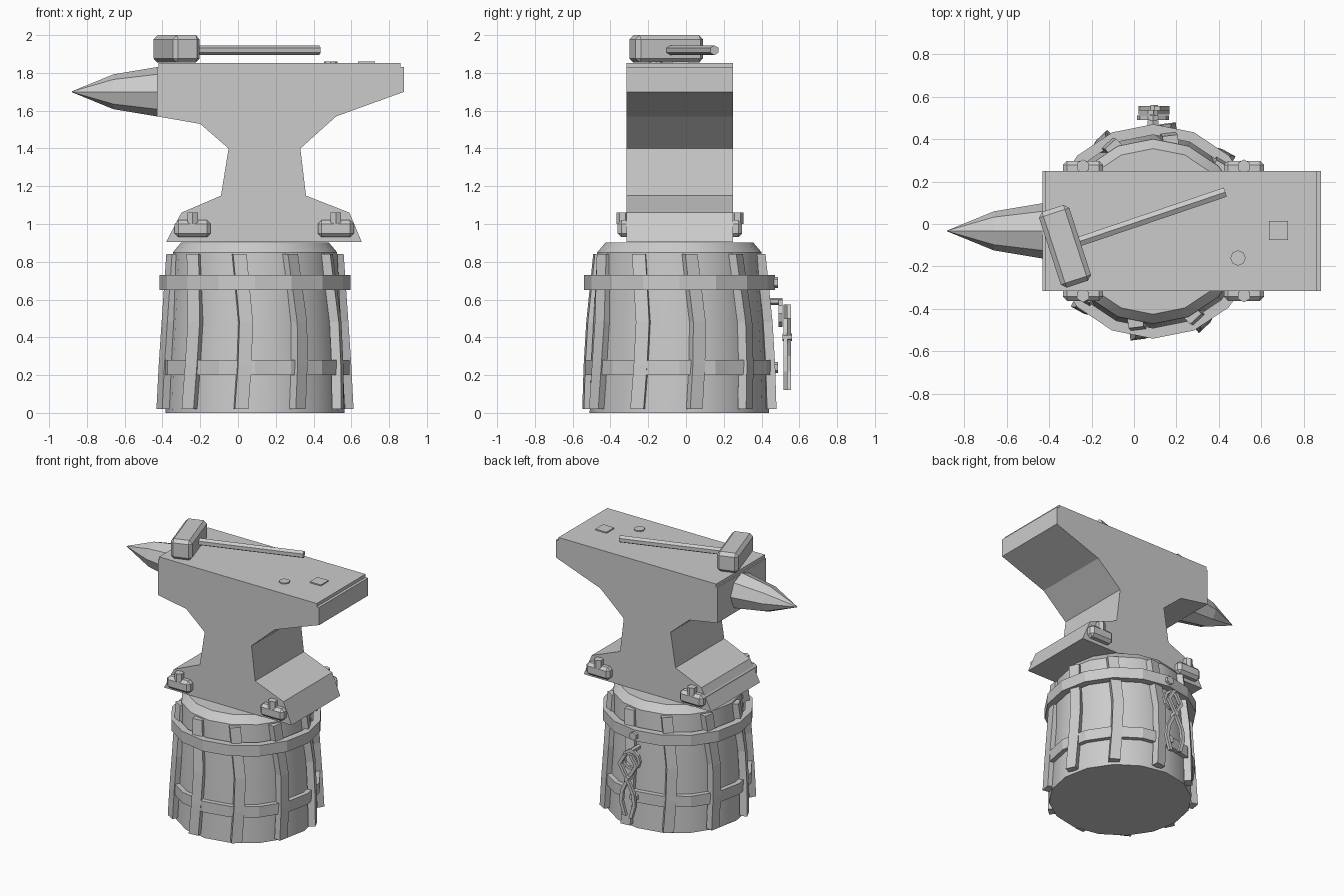
import bpy, bmesh, math
from mathutils import Vector, Matrix

if "Cube" in bpy.data.objects:
    bpy.data.objects.remove(bpy.data.objects["Cube"])

grey = bpy.data.materials.new("plain_grey")
grey.use_nodes = True
grey.diffuse_color = (0.6, 0.6, 0.6, 1)
grey.node_tree.nodes["Principled BSDF"].inputs["Base Color"].default_value = (0.6, 0.6, 0.6, 1)

CX, CY = 0.09, -0.035          # stump axis
Y0, Y1 = -0.315, 0.25          # anvil depth
YM = (Y0 + Y1) / 2


def finish(name, bm, smooth=None):
    bmesh.ops.recalc_face_normals(bm, faces=bm.faces)
    mesh = bpy.data.meshes.new(name)
    bm.to_mesh(mesh)
    bm.free()
    mesh.materials.append(grey)
    ob = bpy.data.objects.new(name, mesh)
    bpy.context.collection.objects.link(ob)
    if smooth:
        bpy.ops.object.select_all(action='DESELECT')
        ob.select_set(True)
        bpy.context.view_layer.objects.active = ob
        bpy.ops.object.shade_smooth_by_angle(angle=math.radians(smooth))
    return ob


def loft(name, rings, closed=False, smooth=None):
    """Skin equal-length rings of points; cap the ends unless closed."""
    bm = bmesh.new()
    vs = [[bm.verts.new(p) for p in r] for r in rings]
    n = len(rings[0])
    for a, b in zip(vs, vs[1:] + vs[:1] if closed else vs[1:]):
        for i in range(n):
            j = (i + 1) % n
            bm.faces.new((a[i], a[j], b[j], b[i]))
    if not closed:
        bm.faces.new(vs[0])
        bm.faces.new(vs[-1])
    return finish(name, bm, smooth)


def circle(r, z, n=16, x=CX, y=CY):
    return [(x + r * math.cos(i * math.tau / n), y + r * math.sin(i * math.tau / n), z)
            for i in range(n)]


def box(name, center, size, bevel=0, yaw=0):
    bm = bmesh.new()
    bmesh.ops.create_cube(bm, size=1)
    bmesh.ops.scale(bm, vec=size, verts=bm.verts)
    if bevel:
        bmesh.ops.bevel(bm, geom=bm.edges[:], offset=bevel, segments=1, affect='EDGES')
    bmesh.ops.transform(bm, matrix=Matrix.Translation(center) @ Matrix.Rotation(yaw, 4, 'Z'),
                        verts=bm.verts)
    return finish(name, bm)


def rod(name, start, end, radius, sides=6):
    a, b = Vector(start), Vector(end)
    bm = bmesh.new()
    bmesh.ops.create_cone(bm, cap_ends=True, segments=sides, radius1=radius,
                          radius2=radius, depth=(b - a).length)
    turn = (b - a).to_track_quat('Z', 'Y').to_matrix().to_4x4()
    bmesh.ops.transform(bm, matrix=Matrix.Translation((a + b) / 2) @ turn, verts=bm.verts)
    return finish(name, bm)


# Wooden stump with chamfered top
loft("stump", [circle(0.475, 0), circle(0.465, 0.3), circle(0.435, 0.85), circle(0.39, 0.903)],
     smooth=35)

# Iron bands
for name, z, r in (("upper_band", 0.65, 0.505), ("lower_band", 0.2, 0.5)):
    loft(name, [circle(r, z), circle(r, z + 0.08), circle(r - 0.05, z + 0.08),
                circle(r - 0.05, z)], closed=True)

# Ten bent bark strips around the stump
for k in range(10):
    angle = math.radians(-101 + 36 * k)
    place = Matrix.Translation((CX, CY, 0)) @ Matrix.Rotation(angle, 4, 'Z')
    twist = Matrix.Rotation(math.radians(18), 3, 'Z')
    rings = []
    for z, r, shift in ((0.02, 0.49, 0.02), (0.25, 0.48, 0.035), (0.48, 0.465, 0.04), (0.84, 0.435, 0)):
        corners = ((-0.025, -0.036), (0.025, -0.036), (0.025, 0.036), (-0.025, 0.036))
        rings.append([place @ (Vector((r, shift, z)) + twist @ Vector((u, v, 0)))
                      for u, v in corners])
    loft("bark_strip", rings)

# Anvil body extruded from its side outline
outline = [(-0.43, 1.83), (-0.43, 1.57), (-0.2, 1.53), (-0.05, 1.4), (-0.09, 1.15),
           (-0.3, 1.06), (-0.38, 0.905), (0.655, 0.905), (0.59, 1.06), (0.36, 1.15),
           (0.33, 1.4), (0.52, 1.57), (0.88, 1.7), (0.88, 1.83)]
loft("anvil_body", [[(x, y, z) for x, z in outline] for y in (Y0, Y1)])
box("anvil_face", (0.22, YM, 1.838), (1.28, Y1 - Y0, 0.03))

# Eight-sided horn
loft("horn", [[(x, YM + r * math.cos(i * math.tau / 8), 1.7 + r * math.sin(i * math.tau / 8))
               for i in range(8)] for x, r in ((-0.42, 0.132), (-0.66, 0.092), (-0.88, 0.002))])

# Tool holes on the face
box("square_hole_plate", (0.68, -0.03, 1.857), (0.09, 0.09, 0.009))
loft("round_hole_plate", [circle(0.036, z, 8, 0.49, -0.16) for z in (1.851, 1.861)])

# Clamps through the foot with upright bolts
for x in (-0.24, 0.518):
    box("foot_clamp", (x, YM, 0.975), (0.19, 0.66, 0.09), 0.02)
    for y in (Y0 - 0.022, Y1 + 0.022):
        rod("clamp_bolt", (x, y, 1.0), (x, y, 1.062), 0.032)

# Hammer lying on the face
yaw = math.radians(18)
box("hammer_head", (-0.325, -0.105, 1.927), (0.15, 0.375, 0.145), 0.022, yaw)
rod("hammer_handle", (-0.33, -0.107, 1.92), (0.43, 0.15, 1.92), 0.026)

# Hanging pegs, ring and crossed tongs at the back
for z in (0.69, 0.24):
    rod("peg", (CX, 0.42, z), (CX, 0.487, z), 0.03)
rod("ring_post", (CX, 0.42, 0.59), (CX, 0.51, 0.59), 0.018)
ring = []
for i in range(10):
    a = i * math.tau / 10
    ring.append([(CX + r * math.cos(a), y, 0.525 + r * math.sin(a))
                 for r, y in ((0.053, 0.49), (0.075, 0.49), (0.075, 0.51), (0.053, 0.51))])
loft("hanging_ring", ring, closed=True)
arm = [(-0.015, 0.575), (-0.06, 0.5), (0, 0.4), (0.05, 0.3), (0.06, 0.22), (0.03, 0.12)]
for side, y in ((1, 0.526), (-1, 0.545)):
    rings = []
    for u, z in arm:
        x = CX + 0.005 + side * u
        rings.append([(x - 0.013, y - 0.011, z), (x + 0.013, y - 0.011, z),
                      (x + 0.013, y + 0.011, z), (x - 0.013, y + 0.011, z)])
    loft("tong_arm", rings)
rod("tong_pivot", (CX + 0.005, 0.512, 0.4), (CX + 0.005, 0.56, 0.4), 0.02)
